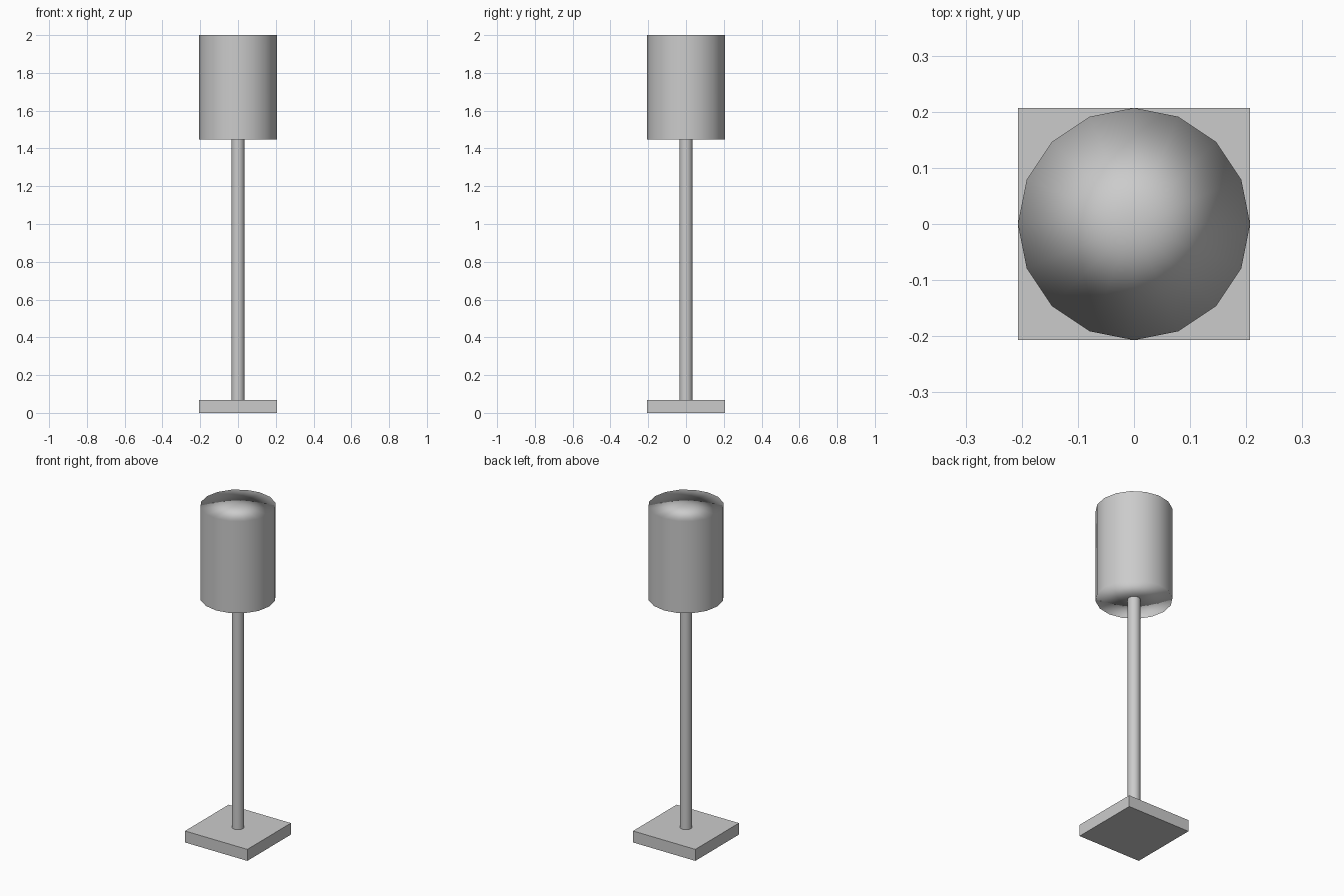
import bpy
from mathutils import Vector

if "Cube" in bpy.data.objects:
    bpy.data.objects.remove(bpy.data.objects["Cube"])

U = 2.0 / 29.0  # module: base 1 high, pole 20, shade 8


def cylinder(name, radius, z0, z1):
    """16-sided, fan-capped cylinder whose rims keep radial normals."""
    bpy.ops.mesh.primitive_cylinder_add(
        vertices=16, radius=radius, depth=z1 - z0,
        end_fill_type='TRIFAN', location=(0, 0, (z0 + z1) / 2))
    obj = bpy.context.object
    obj.name = name
    bpy.ops.object.shade_smooth()
    normals = []
    for v in obj.data.vertices:
        radial = Vector((v.co.x, v.co.y, 0))
        if radial.length < radius * 0.5:  # cap centre points along the axis
            radial = Vector((0, 0, v.co.z))
        normals.append(radial.normalized())
    obj.data.normals_split_custom_set_from_vertices(normals)
    return obj


# Square base plate
bpy.ops.mesh.primitive_cube_add(size=1, location=(0, 0, U / 2))
base = bpy.context.object
base.name = "base"
base.scale = (6 * U, 6 * U, U)
bpy.ops.object.transform_apply(location=False, rotation=False, scale=True)

# Slim upright
cylinder("pole", 0.5 * U, U, 21 * U)

# Drum lampshade
cylinder("shade", 3 * U, 21 * U, 29 * U)
